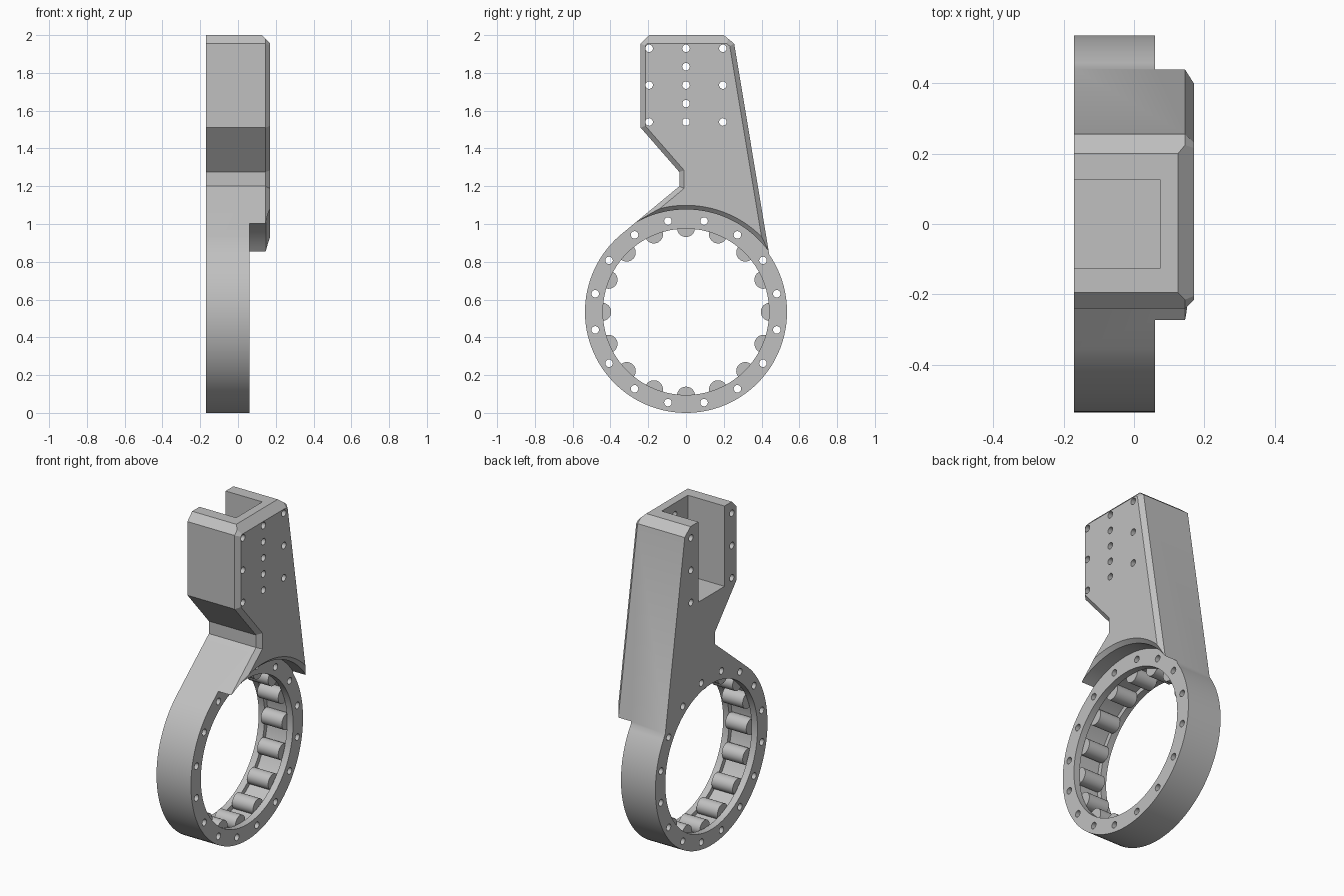
import bpy, bmesh, math
from mathutils import Vector

cube = bpy.data.objects.get("Cube")
if cube:
    bpy.data.objects.remove(cube)

CENTRE = 0.535          # height of the ring axis
BACK, RING_X, FRONT = -0.17, 0.06, 0.17

grey = bpy.data.materials.new("light_grey")
grey.use_nodes = True
GREY = (0.53, 0.53, 0.53, 1)
grey.diffuse_color = GREY
grey.node_tree.nodes["Principled BSDF"].inputs["Base Color"].default_value = GREY


def finish(name, bm):
    bmesh.ops.recalc_face_normals(bm, faces=bm.faces)
    mesh = bpy.data.meshes.new(name)
    bm.to_mesh(mesh)
    bm.free()
    mesh.materials.append(grey)
    obj = bpy.data.objects.new(name, mesh)
    bpy.context.collection.objects.link(obj)
    return obj


def loft(bm, sections):
    """Join (x, outline) sections into a closed solid along x."""
    rings = [[bm.verts.new((x, y, z)) for y, z in pts] for x, pts in sections]
    n = len(rings[0])
    for a, b in zip(rings, rings[1:]):
        for i in range(n):
            j = (i + 1) % n
            bm.faces.new((a[i], a[j], b[j], b[i]))
    bm.faces.new(rings[0][::-1])
    bm.faces.new(rings[-1])


def circle(y, z, r, n):
    return [(y + r * math.cos(math.tau * i / n), z + r * math.sin(math.tau * i / n))
            for i in range(n)]


def arc(r, start, end, n):
    """Points round the ring axis, angles in degrees."""
    angles = [math.radians(start + (end - start) * i / n) for i in range(n + 1)]
    return [(r * math.cos(a), CENTRE + r * math.sin(a)) for a in angles]


def rectangle(y, low, high):
    return [(-y, low), (y, low), (y, high), (-y, high)]


def inset(pts, d):
    """Move a counter-clockwise outline inwards by d."""
    out = []
    for i, p in enumerate(pts):
        p = Vector(p)
        e1 = (p - Vector(pts[i - 1])).normalized()
        e2 = (Vector(pts[(i + 1) % len(pts)]) - p).normalized()
        n1, n2 = Vector((-e1.y, e1.x)), Vector((-e2.y, e2.x))
        m = (n1 + n2).normalized()
        out.append(tuple(p + m * d / m.dot(n1)))
    return out


def cut(obj, name, *solids):
    """Subtract lofted solids from an object."""
    bm = bmesh.new()
    for sections in solids:
        loft(bm, sections)
    cutter = finish(name, bm)
    cutter.hide_render = True
    mod = obj.modifiers.new(name, 'BOOLEAN')
    mod.operation, mod.object, mod.solver = 'DIFFERENCE', cutter, 'EXACT'
    bpy.context.view_layer.update()
    bpy.context.view_layer.objects.active = obj
    bpy.ops.object.modifier_apply(modifier=mod.name)
    bpy.data.objects.remove(cutter)


# Arm and ring in one outline, chamfered round the outer face
outline = [(0.255, 1.955), (0.2, 2), (-0.195, 2), (-0.24, 1.955),
           (-0.24, 1.51), (-0.035, 1.275), (-0.035, 1.2)]
outline += arc(0.535, 131.5, 394.5, 80)
bm = bmesh.new()
loft(bm, [(BACK, outline), (FRONT - 0.025, outline), (FRONT, inset(outline, 0.025))])
body = finish("ring_and_arm", bm)

# Wide chamfer on the top edge
cut(body, "top_chamfer_cutter",
    [(0.1, rectangle(0.5, 2.025, 2.4)), (0.3, rectangle(0.5, 1.825, 2.4))])

# Round step that leaves the ring thinner than the arm, with a flared edge
cut(body, "step_cutter",
    [(x, circle(0, CENTRE, r, 128)) for x, r in ((RING_X, 0.542), (0.148, 0.542), (0.3, 0.694))])

# Bore with a wider groove between two lips
cut(body, "bore_cutter",
    [(x, circle(0, CENTRE, r, 96)) for x, r in
     ((-0.3, 0.44), (-0.13, 0.44), (-0.13, 0.468), (0.02, 0.468), (0.02, 0.44), (0.3, 0.44))])

# Pocket open at the top and on one side
pocket = rectangle(0.125, 1.515, 2.2)
cut(body, "pocket_cutter", [(-0.3, pocket), (0.075, pocket)])

# Screw holes in the ring and the arm
holes = arc(0.49, 11.25, 348.75, 15)
for row in range(5):
    z = 1.54 + 0.0975 * row
    holes += [(y, z) for y in ((-0.195, 0, 0.195) if row % 2 == 0 else (0,))]
cut(body, "hole_cutter",
    *[[(x, circle(y, z, 0.02, 16)) for x in (-0.3, 0.3)] for y, z in holes])

# Rollers round the groove
bm = bmesh.new()
for y, z in arc(0.444, 0, 337.5, 15):
    loft(bm, [(x, circle(y, z, 0.048, 32)) for x in (-0.125, 0.015)])
rollers = finish("rollers", bm)

for obj in (body, rollers):
    bpy.ops.object.select_all(action='DESELECT')
    obj.select_set(True)
    bpy.context.view_layer.objects.active = obj
    bpy.ops.object.shade_smooth_by_angle(angle=math.radians(25))
